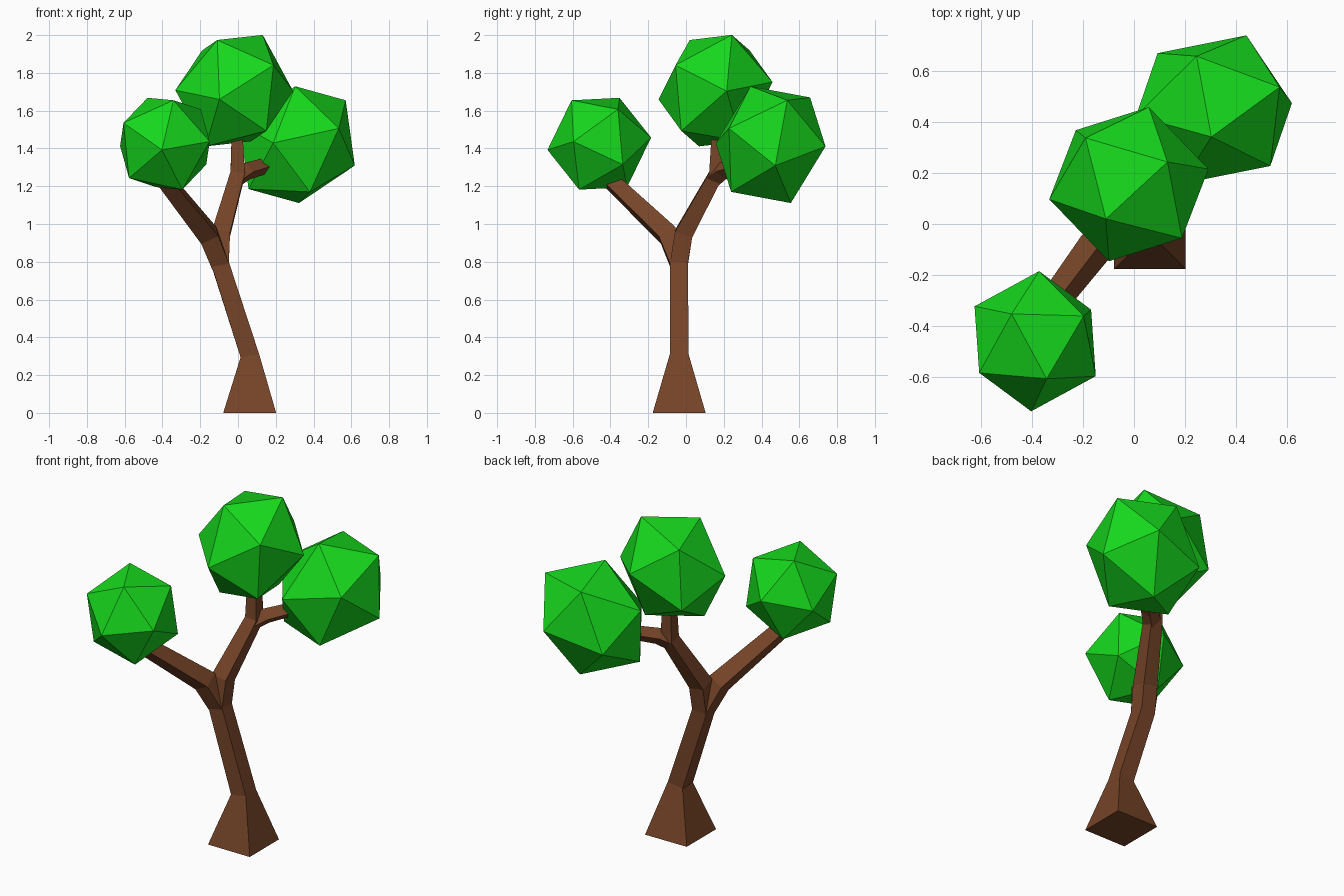
import bpy, bmesh
from mathutils import Vector, Matrix

if "Cube" in bpy.data.objects:
    bpy.data.objects.remove(bpy.data.objects["Cube"])


def material(name, color):
    m = bpy.data.materials.new(name)
    m.diffuse_color = (*color, 1)
    m.use_nodes = True
    m.node_tree.nodes["Principled BSDF"].inputs["Base Color"].default_value = m.diffuse_color
    return m


bark = material("bark", (0.18, 0.058, 0.021))
leaf = material("leaf", (0.008, 0.68, 0.012))


def finish(name, bm, mat):
    bmesh.ops.recalc_face_normals(bm, faces=bm.faces)
    mesh = bpy.data.meshes.new(name)
    bm.to_mesh(mesh)
    bm.free()
    mesh.materials.append(mat)
    bpy.context.collection.objects.link(bpy.data.objects.new(name, mesh))


def limb(name, path):
    """Square tube through (x, y, z, half width) points."""
    pts = [Vector(p[:3]) for p in path]
    dirs = [(b - a).normalized() for a, b in zip(pts, pts[1:])]
    bm = bmesh.new()
    rings = []
    for i, p in enumerate(pts):
        t = dirs[max(i - 1, 0)] + dirs[min(i, len(dirs) - 1)]
        q = Vector((0, 0, 1)).rotation_difference(t)
        h = path[i][3]
        rings.append([bm.verts.new(p + q @ Vector((sx * h, sy * h, 0)))
                      for sx, sy in ((-1, -1), (1, -1), (1, 1), (-1, 1))])
    for r, s in zip(rings, rings[1:]):
        for k in range(4):
            j = (k + 1) % 4
            bm.faces.new((r[k], r[j], s[j], s[k]))
    bm.faces.new(rings[0])
    bm.faces.new(rings[-1])
    finish(name, bm, bark)


def foliage(name, center, corners):
    """Icosahedron turned and stretched so one face lands on the given corner offsets."""
    bm = bmesh.new()
    bmesh.ops.create_icosphere(bm, subdivisions=1, radius=1)
    bm.faces.ensure_lookup_table()
    source = Matrix([v.co for v in bm.faces[0].verts]).transposed()
    fit = Matrix(corners).transposed() @ source.inverted()
    for v in bm.verts:
        v.co = fit @ v.co + Vector(center)
    finish(name, bm, leaf)


# Flared trunk, continuing into the upper branch
limb("trunk", [(0.062, -0.036, 0, 0.14), (0.063, -0.036, 0.302, 0.05),
               (-0.095, -0.037, 0.79, 0.047), (-0.09, -0.012, 0.95, 0.048),
               (-0.002, 0.16, 1.265, 0.038), (-0.005, 0.165, 1.50, 0.028)])
# Side branches
limb("left_branch", [(-0.095, -0.037, 0.79, 0.047), (-0.155, -0.095, 0.94, 0.05),
                     (-0.39, -0.405, 1.235, 0.038)])
limb("right_branch", [(-0.005, 0.15, 1.245, 0.036), (0.05, 0.195, 1.28, 0.034),
                      (0.22, 0.35, 1.33, 0.028)])

# Leaf crowns
foliage("top_foliage", (-0.02, 0.156, 1.706),
        [(0.151, 0.087, 0.295), (-0.09, -0.136, 0.268), (-0.17, 0.181, 0.213)])
foliage("left_foliage", (-0.387, -0.459, 1.425),
        [(-0.092, 0.107, 0.243), (0.045, -0.147, 0.23), (0.19, 0.099, 0.182)])
foliage("right_foliage", (0.313, 0.448, 1.42),
        [(-0.01, -0.107, 0.309), (0.257, 0.088, 0.235), (-0.068, 0.209, 0.25)])
